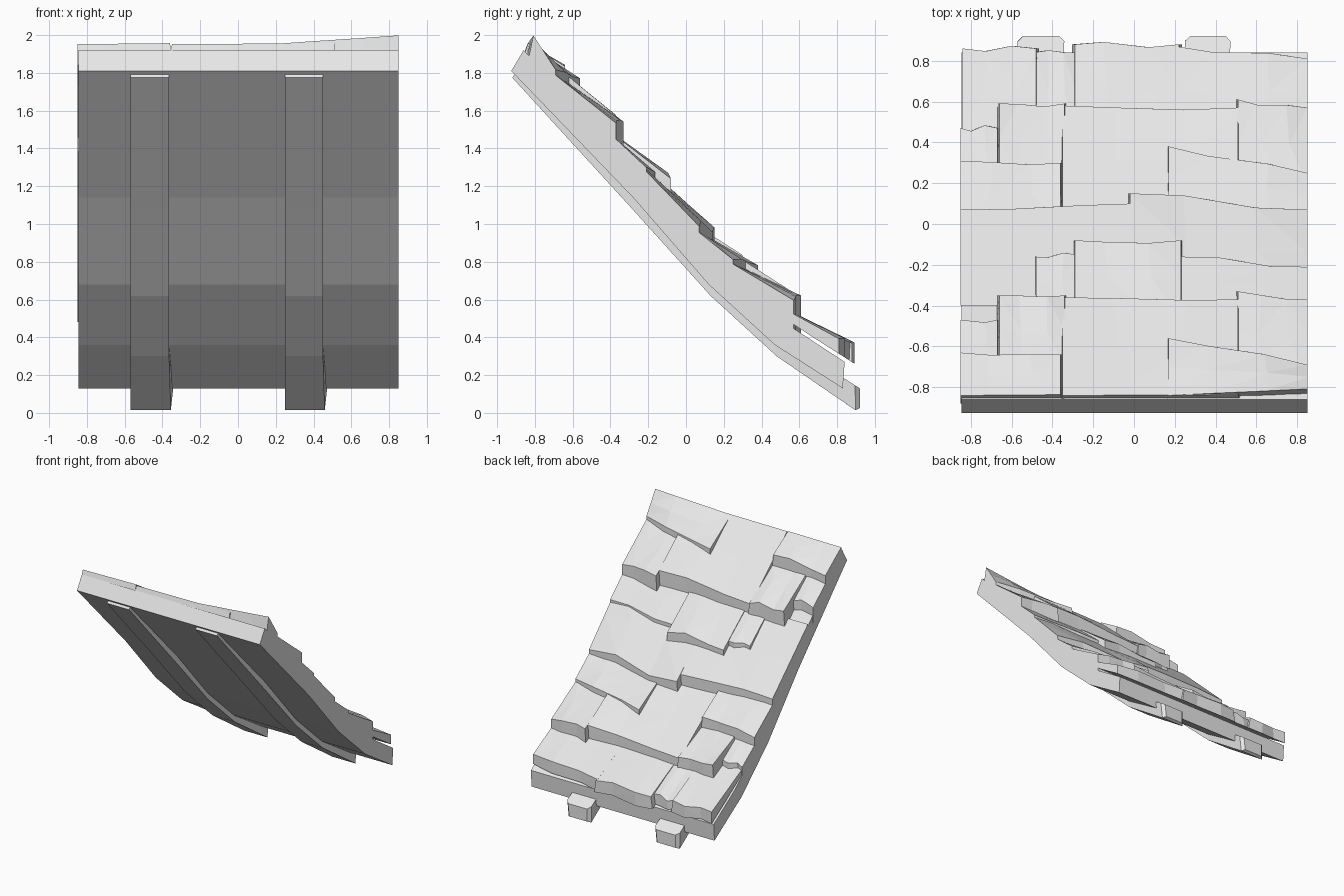
import bpy, bmesh, random

random.seed(4)
if "Cube" in bpy.data.objects:
    bpy.data.objects.remove(bpy.data.objects["Cube"])

stone = bpy.data.materials.new("pale_grey")
stone.use_nodes = True
GREY = (0.8, 0.8, 0.8, 1)
stone.diffuse_color = GREY
stone.node_tree.nodes["Principled BSDF"].inputs["Base Color"].default_value = GREY

# Sagging underside of the roof as (y, z)
UNDER = [(-.925, 1.81), (-.28, 1.14), (.12, .68), (.47, .36), (.83, .13)]
TOP_Y = -.84


def under(y):
    """Height of the underside at y, running on past both ends."""
    for (y0, z0), (y1, z1) in zip(UNDER, UNDER[1:]):
        if y <= y1 or y1 == UNDER[-1][0]:
            return z0 + (z1 - z0) * (y - y0) / (y1 - y0)


def finish(name, bm):
    bmesh.ops.recalc_face_normals(bm, faces=bm.faces)
    mesh = bpy.data.meshes.new(name)
    bm.to_mesh(mesh)
    bm.free()
    mesh.materials.append(stone)
    obj = bpy.data.objects.new(name, mesh)
    bpy.context.collection.objects.link(obj)
    return obj


def extrude_profile(name, lower, upper, x0, x1):
    """Strip of matching lower and upper (y, z) points, extruded along x."""
    bm = bmesh.new()
    rings = [[bm.verts.new((x, *p)) for x, p in
              ((x0, a), (x1, a), (x1, b), (x0, b))] for a, b in zip(lower, upper)]
    for r, s in zip(rings, rings[1:]):
        for i in range(4):
            j = (i + 1) % 4
            bm.faces.new((r[i], r[j], s[j], s[i]))
    bm.faces.new(rings[0])
    bm.faces.new(rings[-1])
    return bm, rings


def shingle(name, x0, x1, start, left, right, h_left, h_right, start_h=(.21, .21), sink=.12):
    """Rough slab: thin at its upper end, thick at its ragged lower edge."""
    bm = bmesh.new()
    cols = []
    for u in (0, .3, .7, 1):
        mid = 0 < u < 1
        end = left + (right - left) * u + (random.uniform(-.015, .015) if mid else 0)
        high = h_left + (h_right - h_left) * u + (random.uniform(-.012, .02) if mid else 0)
        low = start_h[0] + (start_h[1] - start_h[0]) * u
        # upper end leans back with the end of the roof
        y0 = start + max(0, low - .23) * .4
        z0, z1 = under(y0) + low, under(end) + high
        col = []
        for t in (0, .5, 1):
            y = y0 + (end - y0) * t
            x = x0 + (x1 - x0) * u + (random.uniform(-.012, .012) if mid else 0)
            flare = (u - .5) * .03 if -.8 < x < .8 else 0
            y_low = y - .04 if start == TOP_Y and t == 0 else y
            col.append((bm.verts.new((x, y, z0 + (z1 - z0) * t)),
                        bm.verts.new((x + flare, y_low, under(y) + sink))))
        cols.append(col)
    for a, b in zip(cols, cols[1:]):
        for i in range(2):
            for k in (0, 1):
                bm.faces.new((a[i][k], b[i][k], b[i + 1][k], a[i + 1][k]))
        for i in (0, 2):
            bm.faces.new((a[i][0], b[i][0], b[i][1], a[i][1]))
    for c in (cols[0], cols[-1]):
        for i in range(2):
            bm.faces.new((c[i][0], c[i + 1][0], c[i + 1][1], c[i][1]))
    bmesh.ops.triangulate(bm, faces=bm.faces)
    finish(name, bm)


# Roof deck
deck_top = [(-.86, 1.92), (-.185, 1.226), (.21, .77), (.55, .46), (.84, .27)]
bm, _ = extrude_profile("roof_deck", UNDER, deck_top, -.845, .85)
finish("roof_deck", bm)

# Two rafters with flared, chamfered tails
rafter_low = [(-.92, 1.775), (-.285, 1.08), (.13, .62), (.48, .30), (.92, 0)]
rafter_top = [(-.9, 1.8), (-.26, 1.17), (.14, .72), (.48, .41), (.92, .13)]
for side, x0, x1 in (("right", -.57, -.365), ("left", .25, .45)):
    bm, rings = extrude_profile("rafter", rafter_low, rafter_top, x0, x1)
    a, b, c, d = rings[-1]
    c.co.x += .025
    b.co.x += .01
    tail = [e for e in bm.edges if set(e.verts) in ({a, d}, {b, c}, {a, b})]
    bmesh.ops.bevel(bm, geom=tail, offset=.025, segments=1, affect='EDGES')
    finish(side + "_rafter", bm)

# Courses that appear twice down the slope
PERIOD = .94
repeated = [
    (-.85, -.36, .0, .31, .30, .29, .32),
    (.17, .85, .05, .38, .25, .34, .25),
    (-.85, -.67, .25, .47, .47, .25, .26),
    (-.66, -.34, .25, .59, .59, .34, .32),
    (-.35, .51, .05, .58, .57, .30, .34),
    (.51, .85, .2, .61, .57, .35, .30),
]
for n, shift in (("upper", -PERIOD), ("lower", 0)):
    for i, (x0, x1, s, l, r, hl, hr) in enumerate(repeated):
        start = max(s + shift, TOP_Y)
        ends = (.21, .21)
        if start == TOP_Y:
            ends = (.23, .31) if x1 > .6 else (.23, .24)
        shingle(f"{n}_shingle_{i + 1}", x0, x1, start, l + shift, r + shift, hl, hr, ends)

# Courses across the middle
middle = [
    (-.48, -.28, -.42, -.16, -.15, .28, .29),
    (-.29, .23, -.45, -.08, -.08, .32, .33),
    (.22, .85, -.42, -.16, -.21, .27, .24),
    (-.85, -.01, -.4, .07, .1, .29, .32),
    (-.02, .85, -.35, .15, .07, .33, .25),
]
for i, tile in enumerate(middle):
    shingle(f"middle_shingle_{i + 1}", *tile)

# Eave course overhanging the deck
eave = [
    (-.84, -.48, .45, .86, .86, .27, .27),
    (-.49, -.28, .45, .84, .84, .25, .25),
    (-.29, .22, .45, .88, .88, .27, .27),
    (.21, .85, .45, .87, .81, .27, .25),
]
for i, tile in enumerate(eave):
    shingle(f"eave_shingle_{i + 1}", *tile, sink=.17)
